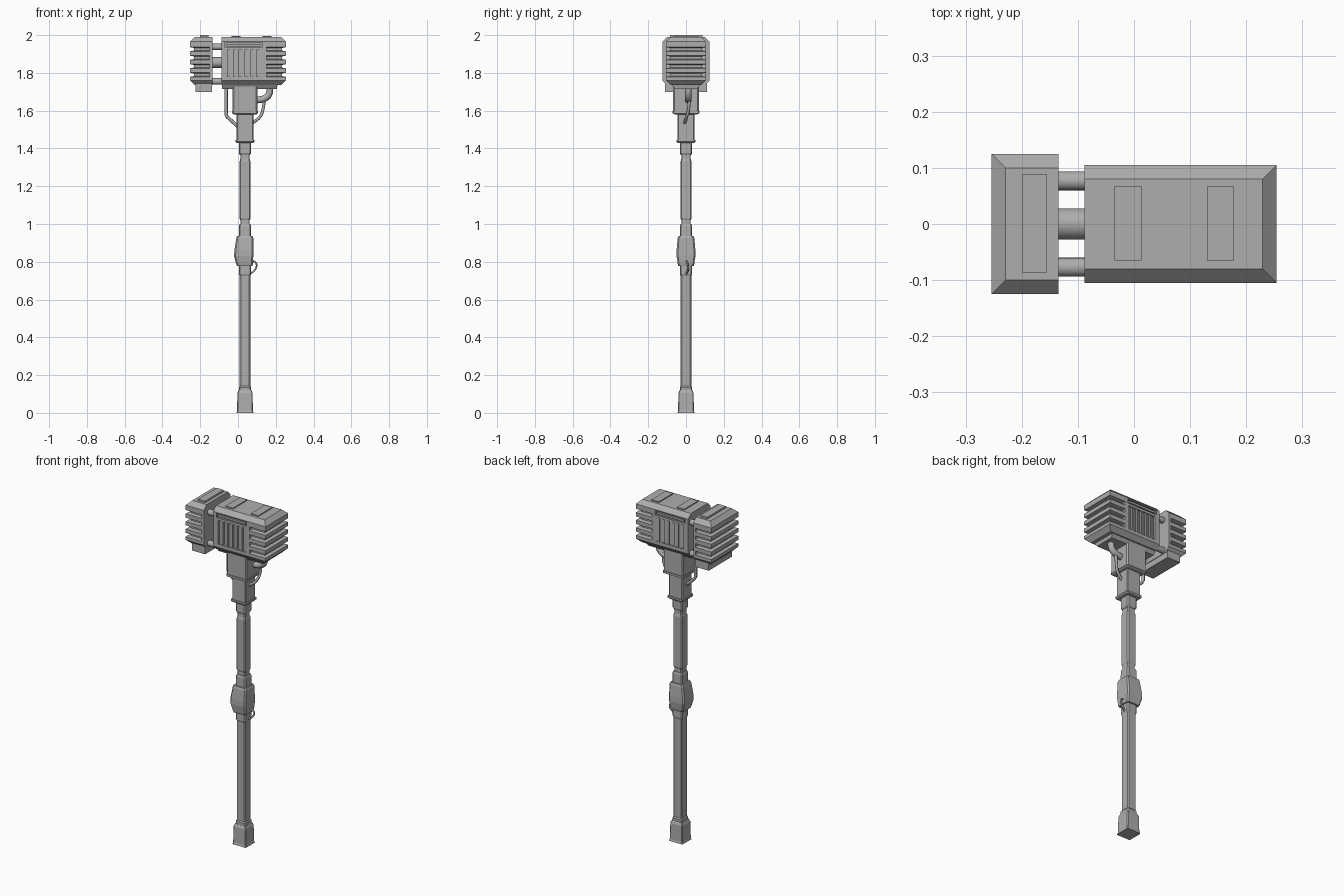
import bpy, bmesh, math
from mathutils import Matrix

if "Cube" in bpy.data.objects:
    bpy.data.objects.remove(bpy.data.objects["Cube"])

CX = 0.037  # shaft axis
GREY = bpy.data.materials.new("dark_grey")
GREY.diffuse_color = (0.42, 0.42, 0.42, 1)
GREY.use_nodes = True
GREY.node_tree.nodes["Principled BSDF"].inputs["Base Color"].default_value = GREY.diffuse_color


def link(name, data):
    data.materials.append(GREY)
    ob = bpy.data.objects.new(name, data)
    bpy.context.collection.objects.link(ob)
    return ob


def finish(name, bm):
    bmesh.ops.recalc_face_normals(bm, faces=bm.faces)
    me = bpy.data.meshes.new(name)
    bm.to_mesh(me)
    bm.free()
    return link(name, me)


def loft(name, rows):
    """Stack of corner-cut rectangles: (z, x0, x1, half_y, corner_cut)."""
    bm = bmesh.new()
    rings = []
    for z, x0, x1, h, c in rows:
        if c:
            pts = [(x0 + c, -h), (x1 - c, -h), (x1, -h + c), (x1, h - c),
                   (x1 - c, h), (x0 + c, h), (x0, h - c), (x0, -h + c)]
        else:
            pts = [(x0, -h), (x1, -h), (x1, h), (x0, h)]
        rings.append([bm.verts.new((x, y, z)) for x, y in pts])
    n = len(rings[0])
    for a, b in zip(rings, rings[1:]):
        for i in range(n):
            bm.faces.new((a[i], a[(i + 1) % n], b[(i + 1) % n], b[i]))
    bm.faces.new(rings[0])
    bm.faces.new(rings[-1])
    return finish(name, bm)


def column(name, rows, cut=0.2):
    """Square column on the shaft axis: (z, half_x, half_y)."""
    return loft(name, [(z, CX - hx, CX + hx, hy, cut * hx) for z, hx, hy in rows])


def boxes(name, spans):
    bm = bmesh.new()
    for x0, x1, y0, y1, z0, z1 in spans:
        m = (Matrix.Translation(((x0 + x1) / 2, (y0 + y1) / 2, (z0 + z1) / 2))
             @ Matrix.Diagonal((x1 - x0, y1 - y0, z1 - z0, 1)))
        bmesh.ops.create_cube(bm, size=1, matrix=m)
    return finish(name, bm)


def cable(name, pts, r, smooth=True):
    cu = bpy.data.curves.new(name, 'CURVE')
    cu.dimensions = '3D'
    cu.bevel_depth = r
    cu.bevel_resolution = 2
    cu.resolution_u = 5
    cu.use_fill_caps = True
    sp = cu.splines.new('BEZIER' if smooth else 'POLY')
    if smooth:
        sp.bezier_points.add(len(pts) - 1)
        for p, co in zip(sp.bezier_points, pts):
            p.co = co
            p.handle_left_type = p.handle_right_type = 'AUTO'
    else:
        sp.points.add(len(pts) - 1)
        for p, co in zip(sp.points, pts):
            p.co = (*co, 1)
    return link(name, cu)


# Handle, bottom to top
column("pommel", [(0, .045, .045), (.012, .042, .042), (.105, .04, .04), (.12, .034, .034)], .1)
column("pommel_collar", [(.115, .033, .033), (.135, .033, .033), (.142, .028, .028)])
column("lower_shaft", [(.14, .028, .028), (.74, .028, .028)])
column("grip_lower_collar", [(.725, .028, .028), (.735, .032, .032), (.79, .032, .032)])
loft("mid_grip", [(.778, -.006, .076, .041, .007), (.79, -.01, .079, .044, .007),
                  (.83, -.021, .081, .05, .008), (.86, -.019, .081, .05, .008),
                  (.925, -.009, .081, .044, .007), (.936, -.006, .077, .04, .007)])
column("grip_upper_collar", [(.93, .033, .033), (.99, .032, .032), (1.0, .028, .028)])
column("upper_shaft", [(.99, .025, .025), (1.02, .025, .025), (1.03, .029, .029),
                       (1.33, .029, .029), (1.345, .025, .025), (1.38, .025, .025)])
column("top_collar", [(1.365, .027, .027), (1.375, .032, .032), (1.44, .032, .032)])
column("lower_flange", [(1.43, .045, .045), (1.436, .051, .051), (1.446, .051, .051)], .1)
column("lower_socket", [(1.44, .045, .045), (1.59, .045, .045)], .1)
column("upper_flange", [(1.58, .058, .06), (1.586, .068, .072), (1.598, .068, .072)], .1)
column("upper_socket", [(1.595, .065, .068), (1.74, .065, .068)], .1)


def fin_rows(z_low, z_top, depth):
    """Heights and insets for a chamfered end cut by four tapered grooves."""
    rows = [(z_low, .025), (z_low + .025, 0)]
    for z in (1.79, 1.835, 1.88, 1.925):
        rows += [(z - .011, 0), (z - .007, depth), (z + .007, depth), (z + .011, 0)]
    return rows + [(z_top - .025, 0), (z_top, .025)]


# Main head block: plain core and finned striking end
core = loft("head_core", [(1.735, -.088, .15, .08, 0), (1.76, -.088, .15, .105, 0),
                          (1.965, -.088, .15, .105, 0), (1.99, -.088, .15, .08, 0)])
loft("head_finned_end", [(z, .15, .254 - d, .105 - d, 0) for z, d in fin_rows(1.735, 1.99, .02)])
loft("head_under_plate", [(1.715, -.085, .205, .06, 0), (1.738, -.085, .21, .075, 0)])

# Slanted louvres on front and back, with a long slot above each set
bm = bmesh.new()
for s in (-1, 1):
    for i in range(6):
        x0 = -.056 + .031 * i
        x1 = x0 + .03
        tri = [(x0, s * .115), (x0, s * .092), (x1, s * .1045), (x1, s * .115)]
        low, high = [[bm.verts.new((x, y, z)) for x, y in tri] for z in (1.78, 1.92)]
        bm.faces.new(low)
        bm.faces.new(high)
        for k in range(4):
            bm.faces.new((low[k], low[k - 1], high[k - 1], high[k]))
cutters = [finish("louvre_cutter", bm),
           boxes("slot_cutter", [(-.068, .128, -.12, -.094, 1.934, 1.96),
                                 (-.068, .128, .094, .12, 1.934, 1.96)])]
bpy.context.view_layer.objects.active = core
for cutter in cutters:
    cutter.hide_render = True
    mod = core.modifiers.new("cut", 'BOOLEAN')
    mod.operation = 'DIFFERENCE'
    mod.solver = 'EXACT'
    mod.object = cutter
    bpy.ops.object.modifier_apply(modifier=mod.name)
    bpy.data.objects.remove(cutter)
boxes("slot_bars", [(-.06, .12, -.104, -.09, 1.941, 1.953), (-.06, .12, .09, .104, 1.941, 1.953)])

# Rear counter-block
loft("counter_finned_end", [(z, -.254 + d, -.15, .125 - d, 0) for z, d in fin_rows(1.735, 1.99, .02)])
loft("counter_inner_plate", [(1.735, -.15, -.135, .1, 0), (1.76, -.15, -.135, .125, 0),
                             (1.965, -.15, -.135, .125, 0), (1.99, -.15, -.135, .1, 0)])
boxes("counter_foot", [(-.225, -.138, -.11, .11, 1.70, 1.745)])

# Raised pads on top
boxes("top_pads", [(-.2, -.155, -.086, .088, 1.98, 2.0),
                   (-.035, .013, -.065, .067, 1.98, 1.996), (.13, .178, -.065, .067, 1.98, 1.996)])

# Rods joining both blocks
rods = [(0, 1.855, .028)] + [(y, z, .017) for y in (-.077, .077) for z in (1.938, 1.755)]
for i, (y, z, r) in enumerate(rods):
    bm = bmesh.new()
    bmesh.ops.create_cone(bm, cap_ends=True, segments=20, radius1=r, radius2=r, depth=.07,
                          matrix=Matrix.Translation((-.112, y, z)) @ Matrix.Rotation(math.pi / 2, 4, 'Y'))
    ob = finish(f"rod_{i}", bm)
    bpy.context.view_layer.objects.active = ob
    ob.select_set(True)
    bpy.ops.object.shade_smooth_by_angle()
    ob.select_set(False)

# Cables and pipes
cable("left_cable", [(-.063, 0, 1.73), (-.063, 0, 1.58), (-.055, 0, 1.565), (0, 0, 1.515)], .009, False)
cable("thick_pipe", [(.167, .012, 1.73), (.165, .012, 1.69), (.145, .012, 1.667), (.09, .012, 1.655)], .018)
cable("right_cable", [(.14, .015, 1.68), (.133, .014, 1.61), (.118, .004, 1.57), (.07, -.01, 1.53)], .008)
cable("mid_cable", [(.07, 0, .808), (.097, .008, .79), (.094, .012, .765), (.055, -.003, .728)], .005)
